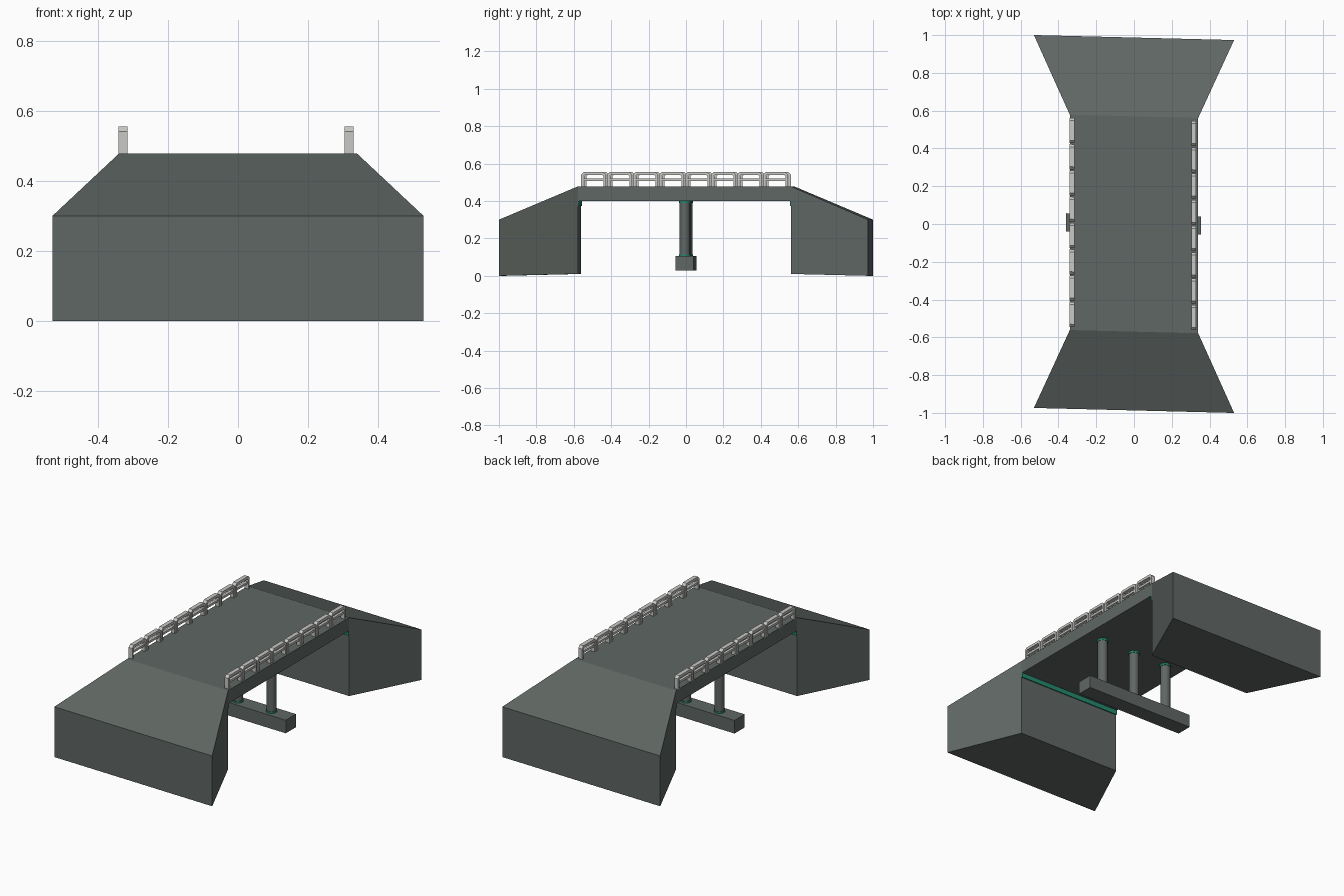
import bpy, bmesh, math
from mathutils import Matrix, Vector

cube = bpy.data.objects.get("Cube")
if cube:
    bpy.data.objects.remove(cube, do_unlink=True)

SKEW = -0.025          # the span crosses at a slight skew
DECK_TOP, DECK_BOTTOM = 0.478, 0.4
HALF_WIDTH, HALF_SPAN = 0.34, 0.57


def make_material(name, rgb):
    mat = bpy.data.materials.new(name)
    mat.use_nodes = True
    mat.diffuse_color = (*rgb, 1)
    mat.node_tree.nodes["Principled BSDF"].inputs["Base Color"].default_value = (*rgb, 1)
    return mat


concrete = make_material("dark grey concrete", (0.115, 0.135, 0.125))
teal = make_material("teal bearing", (0.017, 0.24, 0.15))
metal = make_material("light grey metal", (0.58, 0.58, 0.56))


def finish(name, bm, mat, smooth=False):
    """Skew the part, then turn it into an object."""
    for v in bm.verts:
        v.co.y += SKEW * v.co.x
    bmesh.ops.recalc_face_normals(bm, faces=bm.faces)
    mesh = bpy.data.meshes.new(name)
    bm.to_mesh(mesh)
    bm.free()
    mesh.materials.append(mat)
    obj = bpy.data.objects.new(name, mesh)
    bpy.context.collection.objects.link(obj)
    if smooth:
        bpy.ops.object.select_all(action='DESELECT')
        obj.select_set(True)
        bpy.context.view_layer.objects.active = obj
        bpy.ops.object.shade_smooth_by_angle(angle=math.radians(40))
    return obj


def add_box(bm, low, high):
    low, high = Vector(low), Vector(high)
    size = high - low
    place = Matrix.Translation((low + high) / 2) @ Matrix.Diagonal((*size, 1))
    bmesh.ops.create_cube(bm, size=1, matrix=place)


def box(name, low, high, mat):
    bm = bmesh.new()
    add_box(bm, low, high)
    return finish(name, bm, mat)


def cylinder(name, x, radius, low, high, mat):
    bm = bmesh.new()
    bmesh.ops.create_cone(bm, cap_ends=True, segments=20, radius1=radius, radius2=radius,
                          depth=high - low, matrix=Matrix.Translation((x, 0, (low + high) / 2)))
    return finish(name, bm, mat, smooth=True)


def extrude_profile(bm, profile, x, width):
    """Extrude a closed (y, z) outline along x."""
    face = bm.faces.new([bm.verts.new((x - width / 2, y, z)) for y, z in profile])
    moved = bmesh.ops.extrude_face_region(bm, geom=[face])["geom"]
    verts = [g for g in moved if isinstance(g, bmesh.types.BMVert)]
    bmesh.ops.translate(bm, verts=verts, vec=(width, 0, 0))
    # the extrusion keeps the starting cap only when it is rebuilt
    if not face.is_valid:
        bm.faces.new([v for v in bm.verts if v not in verts][-len(profile):])


# Flared abutments with sloping approach ramps
for label, side in (("front", -1), ("back", 1)):
    bm = bmesh.new()
    add_box(bm, (-1, 0, 0), (1, 1, 1))
    for v in bm.verts:
        outer, upper = v.co.y > 0.5, v.co.z > 0.5
        v.co.x *= 0.53 if outer else HALF_WIDTH
        v.co.y = side * (0.987 if outer else HALF_SPAN)
        v.co.z = (0.3 if outer else DECK_TOP) if upper else (0 if outer else 0.01)
    finish(label + "_abutment", bm, concrete)
    # Bearing strip under the deck end
    inner, proud = side * (HALF_SPAN + 0.01), side * (HALF_SPAN - 0.006)
    box(label + "_bearing_strip", (-HALF_WIDTH, min(inner, proud), 0.372),
        (HALF_WIDTH, max(inner, proud), DECK_BOTTOM), teal)

# Deck
box("deck", (-HALF_WIDTH, -HALF_SPAN, DECK_BOTTOM), (HALF_WIDTH, HALF_SPAN, DECK_TOP), concrete)

# Central pier: footing beam, three columns and their bearing rings
box("pier_footing", (-0.36, -0.048, 0.028), (0.355, 0.048, 0.106), concrete)
for label, x in (("right", -0.225), ("middle", 0), ("left", 0.225)):
    cylinder(label + "_column", x, 0.028, 0.1, 0.402, concrete)
    cylinder(label + "_column_base_ring", x, 0.031, 0.104, 0.115, teal)
    cylinder(label + "_column_top_ring", x, 0.031, 0.388, 0.4005, teal)

# Guard rails: eight hoops a side, each with a middle bar
PITCH, TOP, BAR = 0.139, 0.555, 0.013
for label, x in (("right", -0.328), ("left", 0.317)):
    bm = bmesh.new()
    for i in range(8):
        mid = (i - 3.5) * PITCH
        half = PITCH / 2 - 0.003
        cut = 0.014
        outer = [(-half, DECK_TOP - 0.002), (-half, TOP - cut), (cut - half, TOP)]
        inner = [(-half + BAR, DECK_TOP - 0.002), (-half + BAR, TOP - 0.022),
                 (-half + BAR + 0.006, TOP - 0.016)]
        flip = lambda pts: [(-y, z) for y, z in reversed(pts)]
        left_side = outer + flip(outer)
        right_side = inner + flip(inner)
        # hoop made of quads between its outer and inner outlines
        rows = []
        for dx in (-0.0125, 0.0125):
            rows += [[bm.verts.new((x + dx, mid + y, z)) for y, z in pts]
                     for pts in (left_side, right_side)]
        ring = [rows[0], rows[1], rows[3], rows[2]]
        for a, b in zip(ring, ring[1:] + ring[:1]):
            for k in range(len(a) - 1):
                bm.faces.new((a[k], a[k + 1], b[k + 1], b[k]))
        for end in (0, -1):
            bm.faces.new([row[end] for row in ring])
        add_box(bm, (x - 0.008, mid - half + 0.005, 0.507), (x + 0.008, mid + half - 0.005, 0.52))
    finish(label + "_guard_rail", bm, metal)
